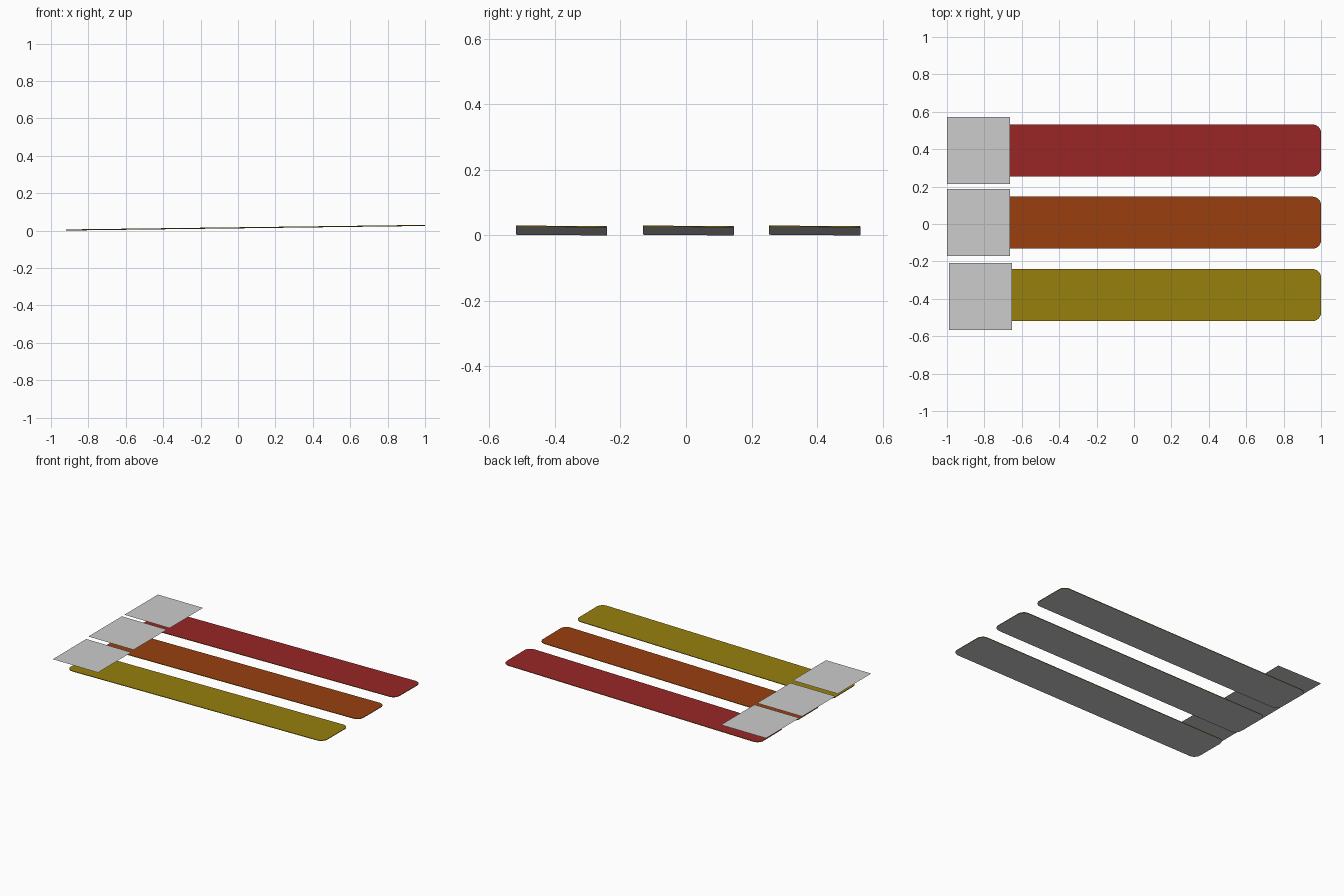
import bpy, bmesh, math

if "Cube" in bpy.data.objects:
    bpy.data.objects.remove(bpy.data.objects["Cube"])


def material(name, srgb):
    m = bpy.data.materials.new(name)
    lin = [c / 12.92 if c <= 0.04045 else ((c + 0.055) / 1.055) ** 2.4 for c in srgb]
    m.diffuse_color = (*lin, 1)
    m.use_nodes = True
    m.node_tree.nodes["Principled BSDF"].inputs["Base Color"].default_value = m.diffuse_color
    return m


GREY = material("light grey", (0.8, 0.8, 0.8))
RED = material("dark red", (0.6, 0.15, 0.15))
ORANGE = material("burnt orange", (0.6, 0.25, 0.06))
OLIVE = material("olive yellow", (0.59, 0.5, 0.05))


def finish(bm, name, mats):
    me = bpy.data.meshes.new(name)
    bm.to_mesh(me)
    bm.free()
    for m in mats:
        me.materials.append(m)
    ob = bpy.data.objects.new(name, me)
    bpy.context.collection.objects.link(ob)
    return ob


def strip(name, yc, mat, x0=-0.92, x1=1.0, half=0.139, r=0.045, thick=0.004):
    """Thin rounded strip, rising toward +x; coloured top, olive rim, grey underside."""
    bm = bmesh.new()
    corners = [(x1 - r, half - r, 0), (x0 + r, half - r, 90),
               (x0 + r, r - half, 180), (x1 - r, r - half, 270)]
    ring = []
    for cx, cy, start in corners:
        for i in range(7):
            a = math.radians(start + 15 * i)
            x, y = cx + r * math.cos(a), cy + r * math.sin(a)
            z = 0.001 + 0.0127 * (x - x0) - 0.006 * y
            ring.append(bm.verts.new((x, yc + y, z)))
    face = bm.faces.new(ring)
    top = bmesh.ops.extrude_face_region(bm, geom=[face])["geom"]
    bmesh.ops.translate(bm, vec=(0, 0, thick),
                        verts=[v for v in top if isinstance(v, bmesh.types.BMVert)])
    bmesh.ops.recalc_face_normals(bm, faces=bm.faces[:])
    bm.normal_update()
    for f in bm.faces:
        f.material_index = 0 if f.normal.z > 0.5 else 1 if f.normal.z < -0.5 else 2
    return finish(bm, name, (mat, GREY, OLIVE))


def plate(name, x0, yc, z=0.073, length=0.338, half=0.179):
    """Flat sheet floating over the low end of a strip."""
    bm = bmesh.new()
    pts = [(x0, -half), (x0 + length, -half), (x0 + length, half), (x0, half)]
    bm.faces.new([bm.verts.new((x, yc + y, z)) for x, y in pts])
    return finish(bm, name, (GREY,))


# three strips, each with its end plate
for label, y, mat, px, py in (("red", 0.393, RED, -1.0, 0.393),
                              ("orange", 0.007, ORANGE, -1.0, 0.008),
                              ("yellow", -0.380, OLIVE, -0.99, -0.387)):
    strip(label + "_strip", y, mat)
    plate(label + "_end_plate", px, py)
